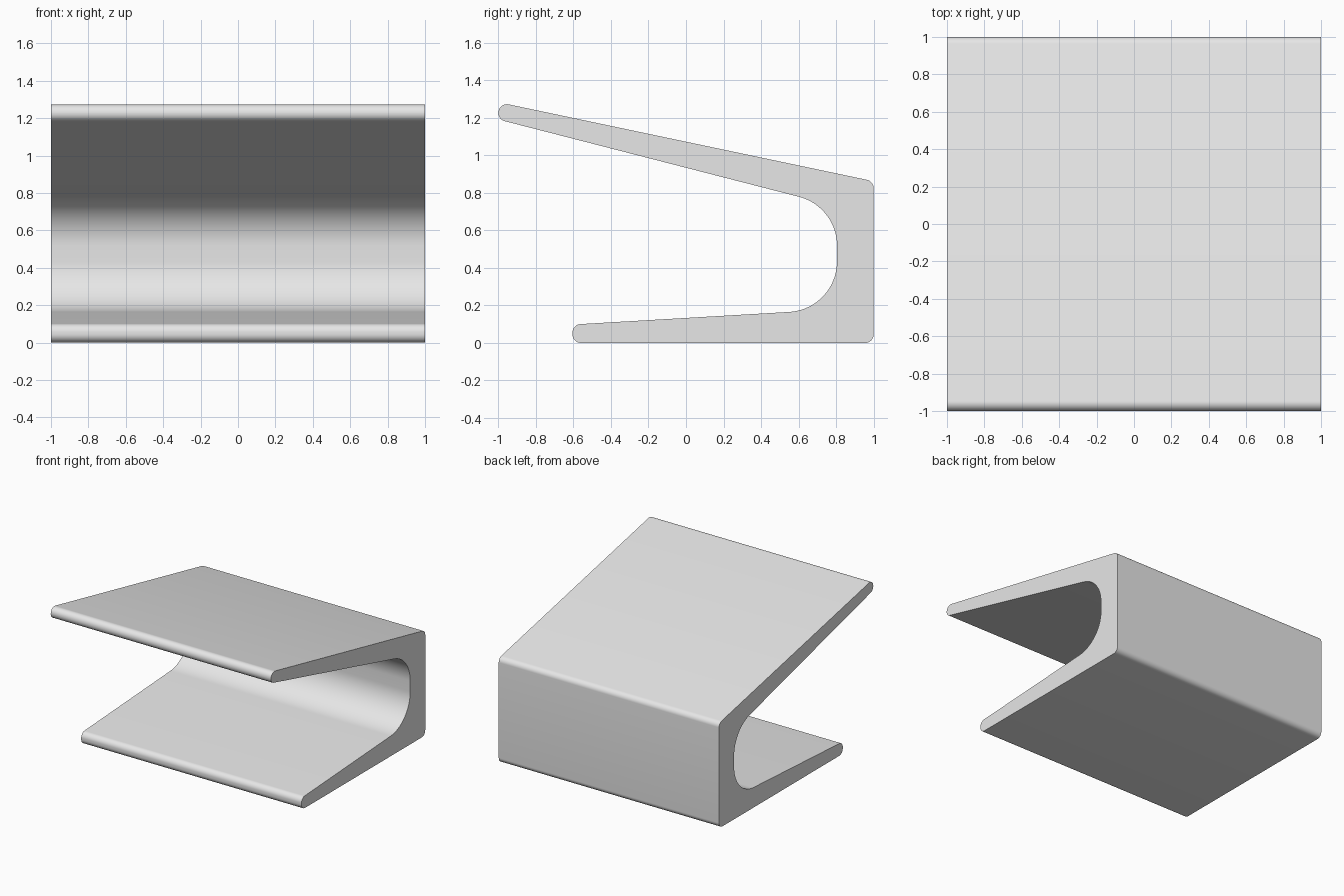
import bpy, bmesh, math
from mathutils import Vector

cube = bpy.data.objects.get("Cube")
if cube:
    bpy.data.objects.remove(cube, do_unlink=True)


def fillet(prev, corner, nxt, radius, steps):
    """Points of the arc that rounds one profile corner."""
    a, b = (prev - corner).normalized(), (nxt - corner).normalized()
    half = a.angle(b) / 2
    centre = corner + (a + b).normalized() * radius / math.sin(half)
    reach = radius / math.tan(half)
    start, end = corner + a * reach - centre, corner + b * reach - centre
    sweep = start.angle(end)
    return [centre + (start * math.sin((1 - t) * sweep) + end * math.sin(t * sweep)) / math.sin(sweep)
            for t in (i / steps for i in range(steps + 1))]


# Side profile corners: y, z, rounding radius
EDGE, THROAT = 0.045, 0.27
corners = [
    (-0.605, 0, EDGE), (1, 0, EDGE), (1, 0.862, EDGE),      # base and back
    (-1, 1.283, EDGE), (-1, 1.191, EDGE),                   # upper lip
    (0.805, 0.727, THROAT), (0.805, 0.18, THROAT),          # inner throat
    (-0.605, 0.098, EDGE),                                  # lower lip
]
points = [Vector((y, z)) for y, z, r in corners]
profile = []
for i, (y, z, r) in enumerate(corners):
    profile += fillet(points[i - 1], points[i], points[(i + 1) % len(points)],
                      r, 24 if r == THROAT else 10)

# Extrude the profile across the width
bm = bmesh.new()
face = bm.faces.new([bm.verts.new((-1, p.x, p.y)) for p in profile])
out = bmesh.ops.extrude_face_region(bm, geom=[face])
bmesh.ops.translate(bm, vec=(2, 0, 0),
                    verts=[v for v in out["geom"] if isinstance(v, bmesh.types.BMVert)])
bmesh.ops.recalc_face_normals(bm, faces=bm.faces)
mesh = bpy.data.meshes.new("clip_bracket")
bm.to_mesh(mesh)
bm.free()

bracket = bpy.data.objects.new("clip_bracket", mesh)
bpy.context.collection.objects.link(bracket)

# Plain grey finish
grey = bpy.data.materials.new("light_grey")
grey.use_nodes = True
colour = (0.8, 0.8, 0.8, 1)
grey.diffuse_color = colour
grey.node_tree.nodes["Principled BSDF"].inputs["Base Color"].default_value = colour
mesh.materials.append(grey)

bpy.ops.object.select_all(action="DESELECT")
bracket.select_set(True)
bpy.context.view_layer.objects.active = bracket
bpy.ops.object.shade_smooth_by_angle(angle=math.radians(30))
